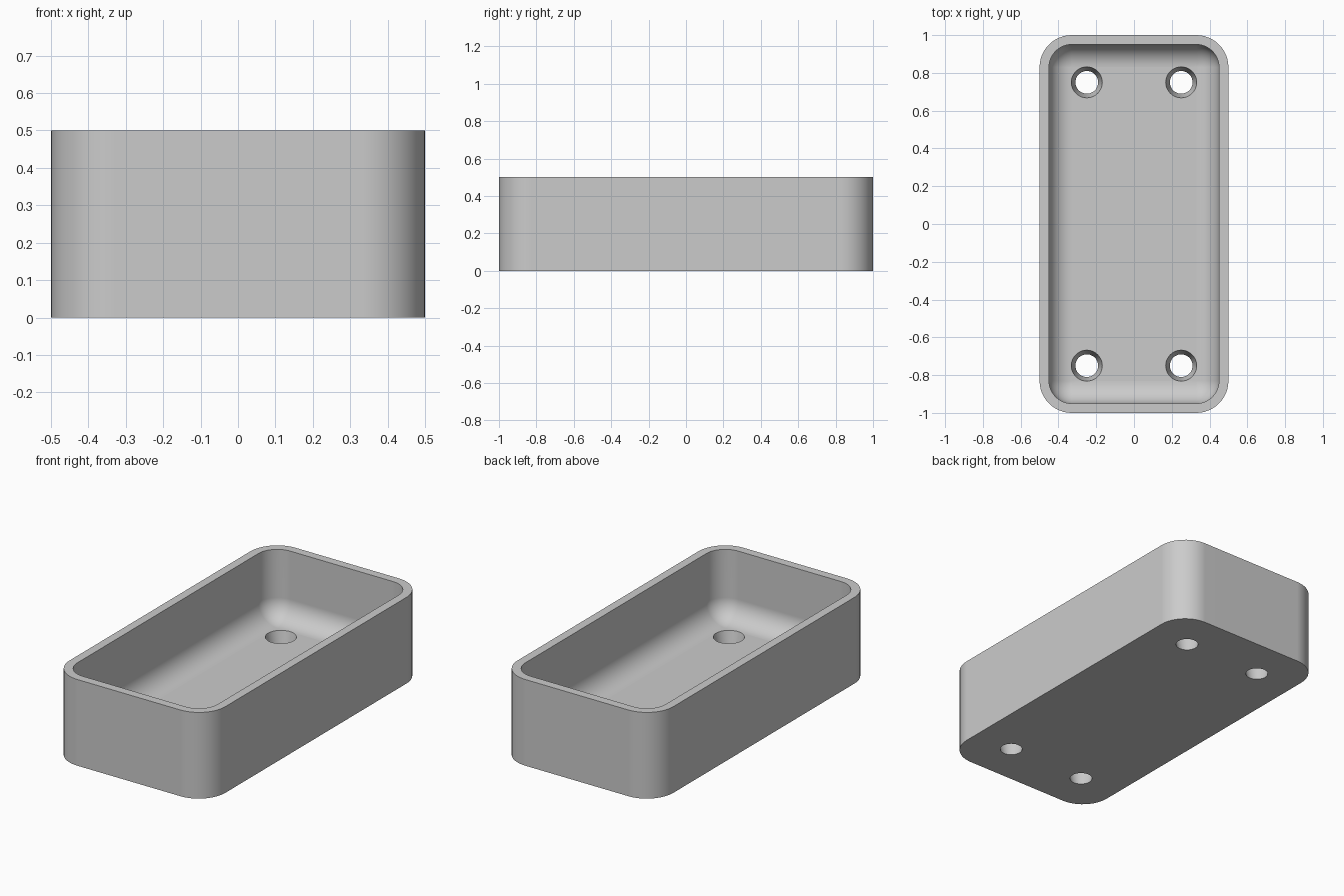
import bpy, bmesh
from math import sin, cos, pi, radians

cube = bpy.data.objects.get("Cube")
if cube:
    bpy.data.objects.remove(cube, do_unlink=True)

WIDTH, LENGTH, HEIGHT = 1.0, 2.0, 0.5
WALL, FLOOR = 0.05, 0.1
CORNER, FILLET = 0.17, 0.12
STEPS = 12

grey = bpy.data.materials.new("plain grey")
grey.use_nodes = True
colour = (0.6, 0.6, 0.6, 1)
grey.diffuse_color = colour
grey.node_tree.nodes["Principled BSDF"].inputs["Base Color"].default_value = colour


def rounded_ring(bm, inset, z):
    """Rounded rectangle of vertices, moved inward by inset."""
    r = max(CORNER - inset, 0.0)
    cx, cy = WIDTH / 2 - CORNER, LENGTH / 2 - CORNER
    ring = []
    for i, (sx, sy) in enumerate([(1, 1), (-1, 1), (-1, -1), (1, -1)]):
        for k in range(STEPS + 1):
            a = (i + k / STEPS) * pi / 2
            ring.append(bm.verts.new((sx * cx + r * cos(a), sy * cy + r * sin(a), z)))
    return ring


def make_object(name, bm):
    bmesh.ops.remove_doubles(bm, verts=bm.verts, dist=1e-5)
    bmesh.ops.recalc_face_normals(bm, faces=bm.faces)
    mesh = bpy.data.meshes.new(name)
    bm.to_mesh(mesh)
    bm.free()
    mesh.materials.append(grey)
    obj = bpy.data.objects.new(name, mesh)
    bpy.context.collection.objects.link(obj)
    return obj


# Tray shell: outer wall, rim, inner wall and rounded floor edge
profile = [(0, 0), (0, HEIGHT), (WALL, HEIGHT)]
for k in range(STEPS + 1):
    a = k / STEPS * pi / 2
    profile.append((WALL + FILLET * (1 - cos(a)), FLOOR + FILLET * (1 - sin(a))))

bm = bmesh.new()
rings = [rounded_ring(bm, inset, z) for inset, z in profile]
for low, high in zip(rings, rings[1:]):
    n = len(low)
    for i in range(n):
        j = (i + 1) % n
        bm.faces.new((low[i], low[j], high[j], high[i]))
bm.faces.new(rings[0][::-1])
# The innermost ring collapses to the four floor corners
bm.faces.new(rings[-1][::STEPS + 1])
tray = make_object("tray", bm)

# Tapered drain holes, narrow at the underside
bm = bmesh.new()
for x in (-0.25, 0.25):
    for y in (-0.75, 0.75):
        cone = bmesh.ops.create_cone(bm, cap_ends=True, segments=48,
                                     radius1=0.049, radius2=0.093, depth=0.2)
        bmesh.ops.translate(bm, verts=cone["verts"], vec=(x, y, 0.05))
cutter = make_object("drain_hole_cutter", bm)
cutter.hide_render = True

cut = tray.modifiers.new("drain holes", 'BOOLEAN')
cut.operation = 'DIFFERENCE'
cut.solver = 'EXACT'
cut.object = cutter

bpy.ops.object.select_all(action='DESELECT')
tray.select_set(True)
bpy.context.view_layer.objects.active = tray
bpy.ops.object.modifier_apply(modifier=cut.name)
bpy.data.objects.remove(cutter, do_unlink=True)

# Smooth rounded surfaces, crisp rims, flat large faces
bpy.ops.object.shade_smooth_by_angle(angle=radians(30))
weighted = tray.modifiers.new("weighted normals", 'WEIGHTED_NORMAL')
weighted.keep_sharp = True
